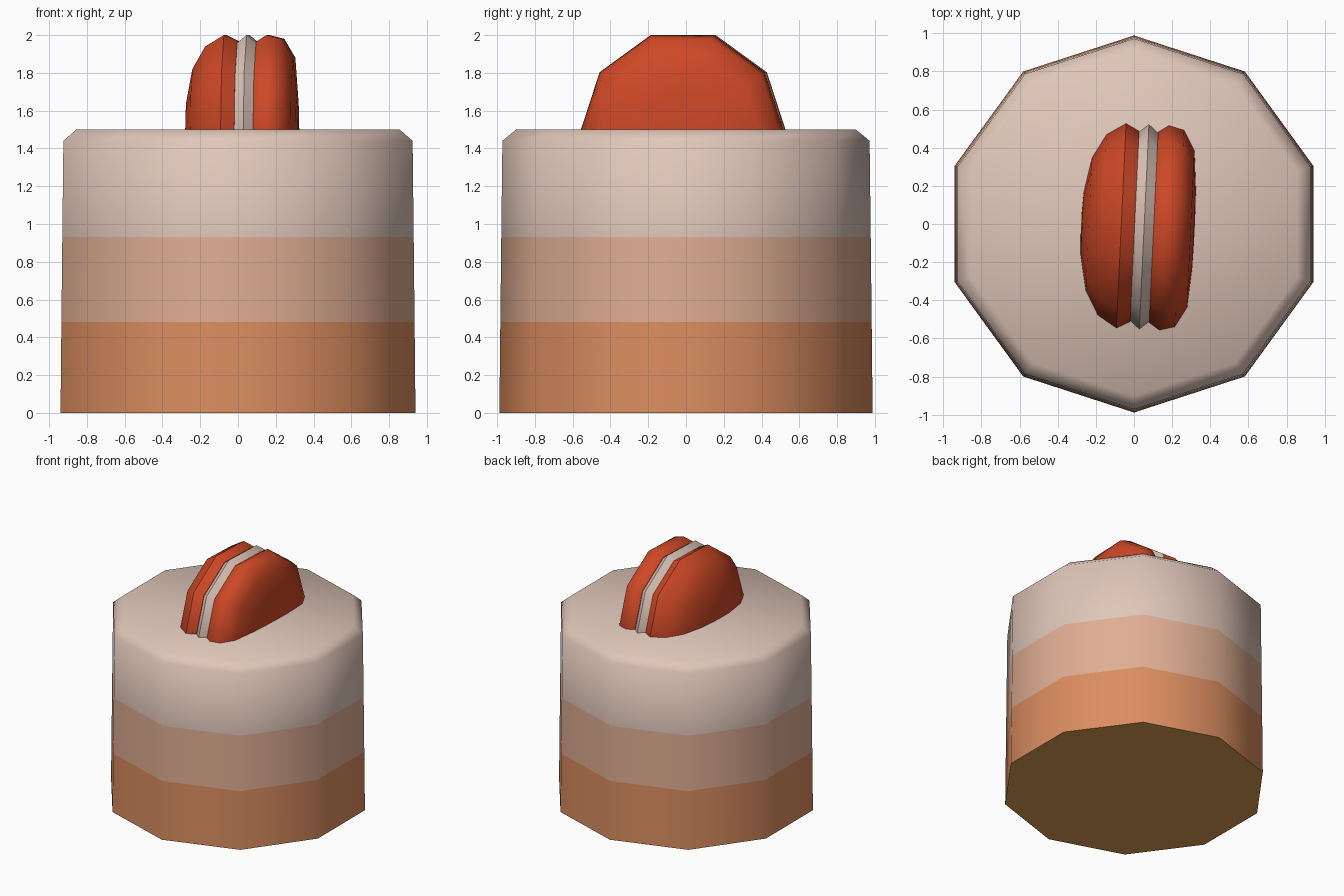
import bpy, bmesh, math
from mathutils import Matrix

if "Cube" in bpy.data.objects:
    bpy.data.objects.remove(bpy.data.objects["Cube"])

SIDES = 10


def material(name, rgb):
    lin = [((c / 255 + 0.055) / 1.055) ** 2.4 for c in rgb]
    m = bpy.data.materials.new(name)
    m.diffuse_color = (*lin, 1)
    m.use_nodes = True
    m.node_tree.nodes["Principled BSDF"].inputs["Base Color"].default_value = m.diffuse_color
    return m


cream = material("cream", (224, 199, 186))
peach = material("peach_sponge", (224, 174, 147))
caramel = material("caramel_sponge", (220, 142, 97))
gold = material("golden_base", (219, 157, 79))
red = material("red_shell", (206, 72, 38))


def lathe(profile, phase):
    """Spin (radius, height) points about z into a ten-sided solid with capped ends."""
    bm = bmesh.new()
    rings = []
    for r, h in profile:
        rings.append([bm.verts.new((r * math.cos(phase + math.tau * k / SIDES),
                                    r * math.sin(phase + math.tau * k / SIDES), h))
                      for k in range(SIDES)])
    for a, b in zip(rings, rings[1:]):
        for k in range(SIDES):
            n = (k + 1) % SIDES
            bm.faces.new((a[k], a[n], b[n], b[k]))
    bm.faces.new(rings[0][::-1])
    bm.faces.new(rings[-1])
    return bm


def finish(name, bm, mats, angle):
    bmesh.ops.recalc_face_normals(bm, faces=bm.faces[:])
    me = bpy.data.meshes.new(name)
    bm.to_mesh(me)
    bm.free()
    for m in mats:
        me.materials.append(m)
    ob = bpy.data.objects.new(name, me)
    bpy.context.collection.objects.link(ob)
    bpy.ops.object.select_all(action='DESELECT')
    ob.select_set(True)
    bpy.context.view_layer.objects.active = ob
    bpy.ops.object.shade_smooth_by_angle(angle=math.radians(angle))
    return ob


# Layered cake with a bevelled top rim, coloured by height
bm = lathe([(0.988, 0), (0.983, 0.48), (0.978, 0.932), (0.972, 1.44), (0.90, 1.5)],
           math.pi / 2)
bm.normal_update()
for f in bm.faces:
    z = f.calc_center_median().z
    f.material_index = 3 if z < 0.01 else 2 if z < 0.48 else 1 if z < 0.932 else 0
finish("layer_cake", bm, [cream, peach, caramel, gold], 60)


# Sandwich biscuit standing half sunk in the cake
def biscuit_part(name, profile, mat):
    # profile: (offset along x, distance to the flat sides of the ring)
    bm = lathe([(a / math.cos(math.pi / SIDES), u) for u, a in profile], 0)
    place = (Matrix.Translation((0.053, -0.015, 1.485))
             @ Matrix.Rotation(math.radians(-2.7), 4, 'Z')
             @ Matrix(((0, 0, 1, 0), (1, 0, 0, 0), (0, 1, 0, 0), (0, 0, 0, 1))))
    bm.transform(place)
    # remove the part hidden inside the cake
    cut = bmesh.ops.bisect_plane(bm, geom=bm.verts[:] + bm.edges[:] + bm.faces[:],
                                 plane_co=(0, 0, 1.47), plane_no=(0, 0, 1),
                                 clear_inner=True)
    rim = [e for e in cut["geom_cut"] if isinstance(e, bmesh.types.BMEdge)]
    bmesh.ops.contextual_create(bm, geom=rim)
    finish(name, bm, [mat], 50)


biscuit_part("left_shell", [(-0.33, 0.06), (-0.325, 0.16), (-0.29, 0.335), (-0.22, 0.455),
                            (-0.12, 0.515), (-0.05, 0.48)], red)
biscuit_part("filling", [(-0.05, 0.475), (0, 0.515), (0.05, 0.475)], cream)
biscuit_part("right_shell", [(0.05, 0.48), (0.105, 0.515), (0.185, 0.495), (0.245, 0.395),
                             (0.262, 0.20), (0.265, 0.06)], red)
